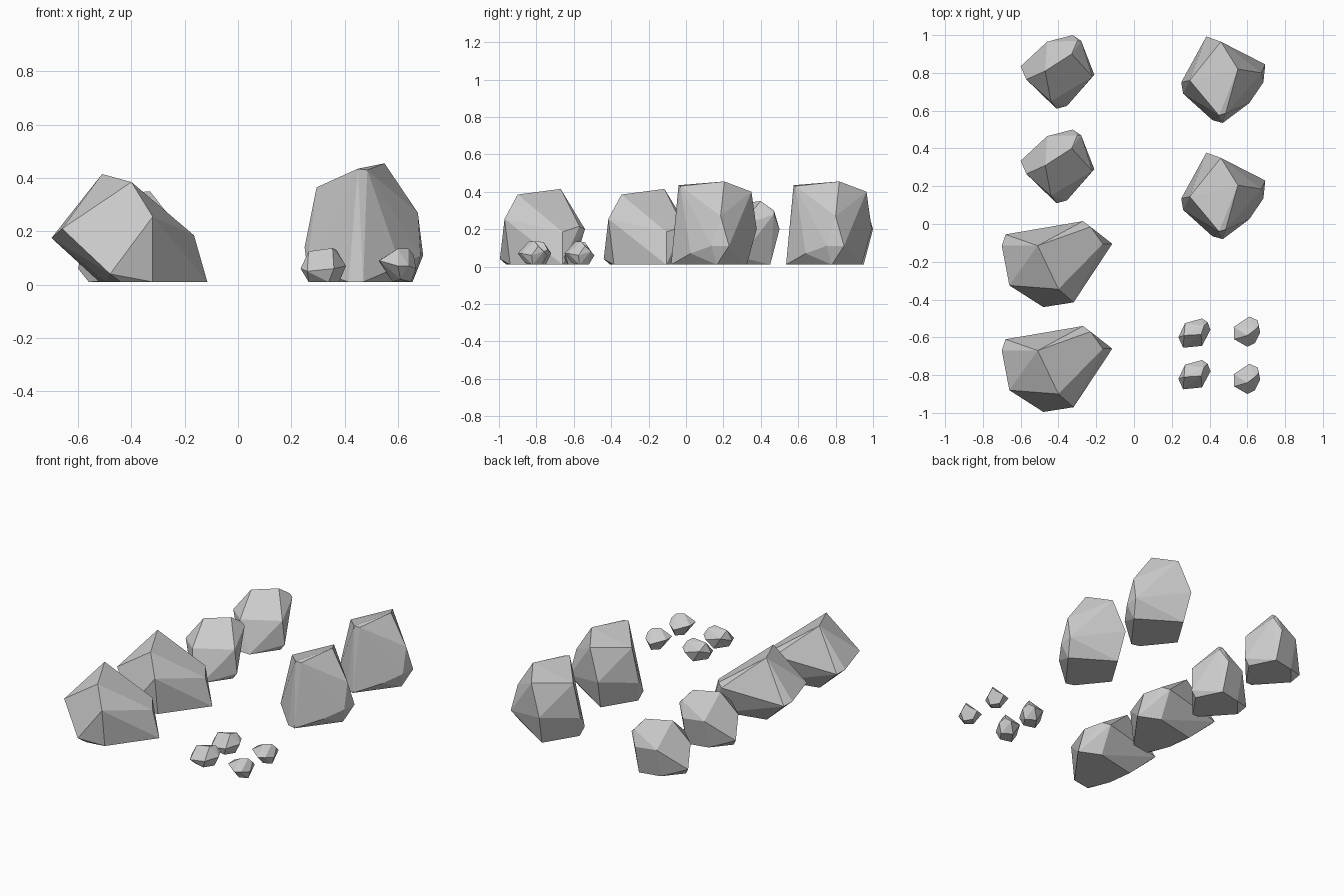
import bpy, bmesh

# Corner points of each chiselled stone: x, y, z
wide_boulder = [
    (-.51, -.67, .415), (-.40, -.90, .385), (-.32, -.97, .255), (-.66, -.88, .21),
    (-.70, -.67, .175), (-.68, -.61, .16), (-.48, -.995, .04), (-.23, -.57, .215),
    (-.27, -.54, .20), (-.165, -.66, .185), (-.115, -.66, .01), (-.25, -.60, .01),
    (-.52, -.66, .01), (-.50, -.82, .01), (-.44, -.96, .01), (-.32, -.94, .01)]
tall_boulder = [
    (.55, .82, .455), (.45, .575, .435), (.485, .585, .43), (.46, .965, .40),
    (.295, .76, .365), (.675, .80, .27), (.695, .845, .11), (.685, .75, .11),
    (.655, .78, .01), (.61, .64, .07), (.47, .535, .01), (.415, .55, .01),
    (.26, .69, .06), (.25, .75, .14), (.383, .993, .20), (.27, .73, .01),
    (.40, .94, .01)]
round_boulder = [
    (-.33, .90, .35), (-.47, .81, .34), (-.30, .97, .30), (-.28, .97, .28),
    (-.325, 1.0, .20), (-.46, .965, .20), (-.60, .835, .06), (-.57, .765, .20),
    (-.44, .65, .21), (-.22, .78, .21), (-.27, .90, .27), (-.56, .80, .01),
    (-.41, .61, .02), (-.355, .625, .01), (-.21, .79, .05), (-.24, .79, .01),
    (-.32, .95, .01), (-.46, .92, .01)]
flat_pebble = [
    (.36, -.50, .07), (.27, -.525, .09), (.235, -.60, .06), (.26, -.655, .05),
    (.36, -.645, .06), (.405, -.56, .07), (.39, -.52, .09), (.265, -.59, .125),
    (.355, -.585, .137), (.37, -.54, .13), (.265, -.61, .01), (.38, -.57, .01),
    (.34, -.63, .01), (.32, -.53, .01)]
narrow_pebble = [
    (.61, -.49, .06), (.655, -.51, .08), (.668, -.575, .06), (.64, -.63, .07),
    (.60, -.65, .07), (.53, -.61, .09), (.528, -.545, .09), (.64, -.56, .135),
    (.60, -.59, .135), (.66, -.54, .11), (.65, -.57, .01), (.61, -.61, .02),
    (.58, -.56, .01), (.62, -.52, .01)]


def make_stone(name, points, shift):
    """Wrap the corner points in a flat-faced shell and place a second copy."""
    bm = bmesh.new()
    for p in points:
        bm.verts.new(p)
    bmesh.ops.convex_hull(bm, input=bm.verts)
    loose = [v for v in bm.verts if not v.link_faces]
    bmesh.ops.delete(bm, geom=loose, context='VERTS')
    bmesh.ops.dissolve_limit(bm, angle_limit=0.06, verts=bm.verts, edges=bm.edges)
    bmesh.ops.recalc_face_normals(bm, faces=bm.faces)
    mesh = bpy.data.meshes.new(name)
    bm.to_mesh(mesh)
    bm.free()
    for i in range(2):
        obj = bpy.data.objects.new(f"{name}_{i + 1}", mesh)
        obj.location.y = shift * i
        bpy.context.collection.objects.link(obj)


# Five stone shapes, each appearing twice along y
make_stone("wide_boulder", wide_boulder, .555)
make_stone("tall_boulder", tall_boulder, -.615)
make_stone("round_boulder", round_boulder, -.5)
make_stone("flat_pebble", flat_pebble, -.22)
make_stone("narrow_pebble", narrow_pebble, -.25)
